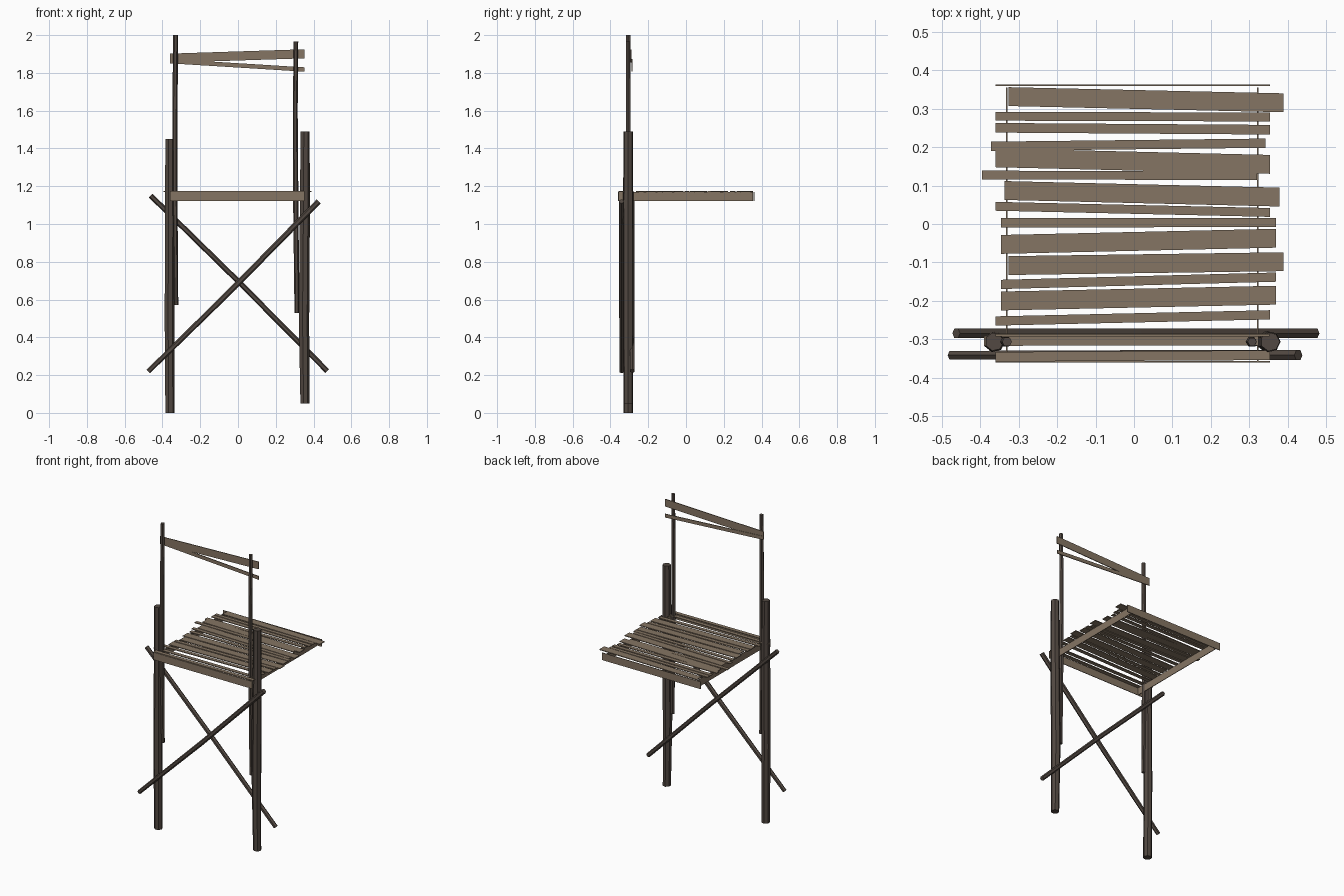
import bpy, bmesh, math
from mathutils import Vector

if "Cube" in bpy.data.objects:
    bpy.data.objects.remove(bpy.data.objects["Cube"])

def material(name, col):
    m = bpy.data.materials.new(name)
    m.diffuse_color = (*col, 1)
    m.use_nodes = True
    m.node_tree.nodes["Principled BSDF"].inputs["Base Color"].default_value = m.diffuse_color
    return m

plank_mat = material("weathered plank", (0.235, 0.178, 0.125))
pole_mat = material("dark pole", (0.085, 0.066, 0.054))

def finish(name, bm, mat):
    bmesh.ops.recalc_face_normals(bm, faces=bm.faces)
    me = bpy.data.meshes.new(name)
    bm.to_mesh(me)
    bm.free()
    me.materials.append(mat)
    ob = bpy.data.objects.new(name, me)
    bpy.context.collection.objects.link(ob)
    return ob

def pole(name, pts, radii, sides=6):
    """Faceted rough pole through a few points."""
    bm = bmesh.new()
    pts = [Vector(p) for p in pts]
    axis = (pts[-1] - pts[0]).normalized()
    v = Vector((0, 1, 0))
    u = v.cross(axis).normalized()
    rings = []
    for p, r in zip(pts, radii):
        rings.append([bm.verts.new(p + r * (math.cos(a) * u + math.sin(a) * v))
                      for a in (2 * math.pi * i / sides for i in range(sides))])
    for a, b in zip(rings, rings[1:]):
        for i in range(sides):
            j = (i + 1) % sides
            bm.faces.new((a[i], a[j], b[j], b[i]))
    bm.faces.new(rings[0])
    bm.faces.new(rings[-1])
    return finish(name, bm, pole_mat)

def plank(name, a, b, width_dir, width, thick):
    """Thin board from a to b; width and thickness are measured across it."""
    a, b, w = Vector(a), Vector(b), Vector(width_dir)
    t = (b - a).normalized().cross(w).normalized() * thick / 2
    w = w * width / 2
    bm = bmesh.new()
    q = [[bm.verts.new(p + s * w + k * t) for s, k in ((-1, -1), (1, -1), (1, 1), (-1, 1))]
         for p in (a, b)]
    for i in range(4):
        j = (i + 1) % 4
        bm.faces.new((q[0][i], q[0][j], q[1][j], q[1][i]))
    bm.faces.new(q[0])
    bm.faces.new(q[1])
    return finish(name, bm, plank_mat)

Y = -0.306
# thick legs
pole("left_leg", [(-0.361, Y, 0.0), (-0.364, Y, 0.5), (-0.362, Y, 1.0), (-0.363, Y, 1.45)],
     [0.026, 0.027, 0.027, 0.024], 7)
pole("right_leg", [(0.353, Y, 0.05), (0.348, Y, 0.5), (0.353, Y, 1.1), (0.354, Y, 1.49)],
     [0.025, 0.029, 0.028, 0.025], 7)

# thin back poles
pole("left_back_pole", [(-0.327, Y, 0.57), (-0.334, Y, 1.1), (-0.334, Y, 1.6), (-0.33, Y, 2.0)],
     [0.011, 0.014, 0.014, 0.013])
pole("right_back_pole", [(0.312, Y, 0.53), (0.306, Y, 1.1), (0.303, Y, 1.6), (0.307, Y, 1.965)],
     [0.013, 0.014, 0.013, 0.012])

# crossed braces
pole("front_brace", [(-0.475, -0.341, 0.219), (-0.02, -0.341, 0.665), (0.427, -0.341, 1.12)],
     [0.013, 0.015, 0.015])
pole("rear_brace", [(0.472, -0.284, 0.222), (0.01, -0.284, 0.688), (-0.462, -0.284, 1.15)],
     [0.014, 0.014, 0.014])

# seat frame boards
for name, y in (("seat_front_rail", -0.358), ("seat_back_rail", 0.36)):
    plank(name, (-0.36, y, 1.146), (0.353, y, 1.146), (0, 0, 1), 0.048, 0.004)
for name, x in (("seat_left_rail", -0.331), ("seat_right_rail", 0.322)):
    plank(name, (x, -0.358, 1.146), (x, 0.355, 1.146), (0, 0, 1), 0.048, 0.004)

# seat slats: left x, left y, right y, width
slats = [(-0.326, 0.331, 0.315, 0.049), (-0.36, 0.28, 0.278, 0.023), (-0.36, 0.25, 0.245, 0.025),
         (-0.372, 0.202, 0.210, 0.024), (-0.36, 0.172, 0.155, 0.049), (-0.395, 0.127, 0.126, 0.023),
         (-0.336, 0.087, 0.070, 0.049), (-0.36, 0.046, 0.030, 0.023), (-0.345, 0.003, 0.004, 0.024),
         (-0.345, -0.053, -0.037, 0.049), (-0.326, -0.108, -0.098, 0.049),
         (-0.345, -0.157, -0.138, 0.024), (-0.345, -0.200, -0.185, 0.049),
         (-0.36, -0.252, -0.236, 0.024), (-0.39, -0.304, -0.303, 0.025),
         (-0.36, -0.345, -0.341, 0.025)]
for i, (x, yl, yr, w) in enumerate(slats):
    plank(f"seat_slat_{i + 1}", (x, yl, 1.172), (x + 0.714, yr, 1.172), (0, 1, 0), w, 0.005)

# backrest boards, fixed behind the poles
plank("backrest_wide_board", (-0.36, -0.29, 1.878), (0.352, -0.29, 1.901), (0, 0, 1), 0.048, 0.005)
plank("backrest_narrow_board", (-0.36, -0.287, 1.862), (0.352, -0.287, 1.818), (0, 0, 1), 0.023, 0.005)
